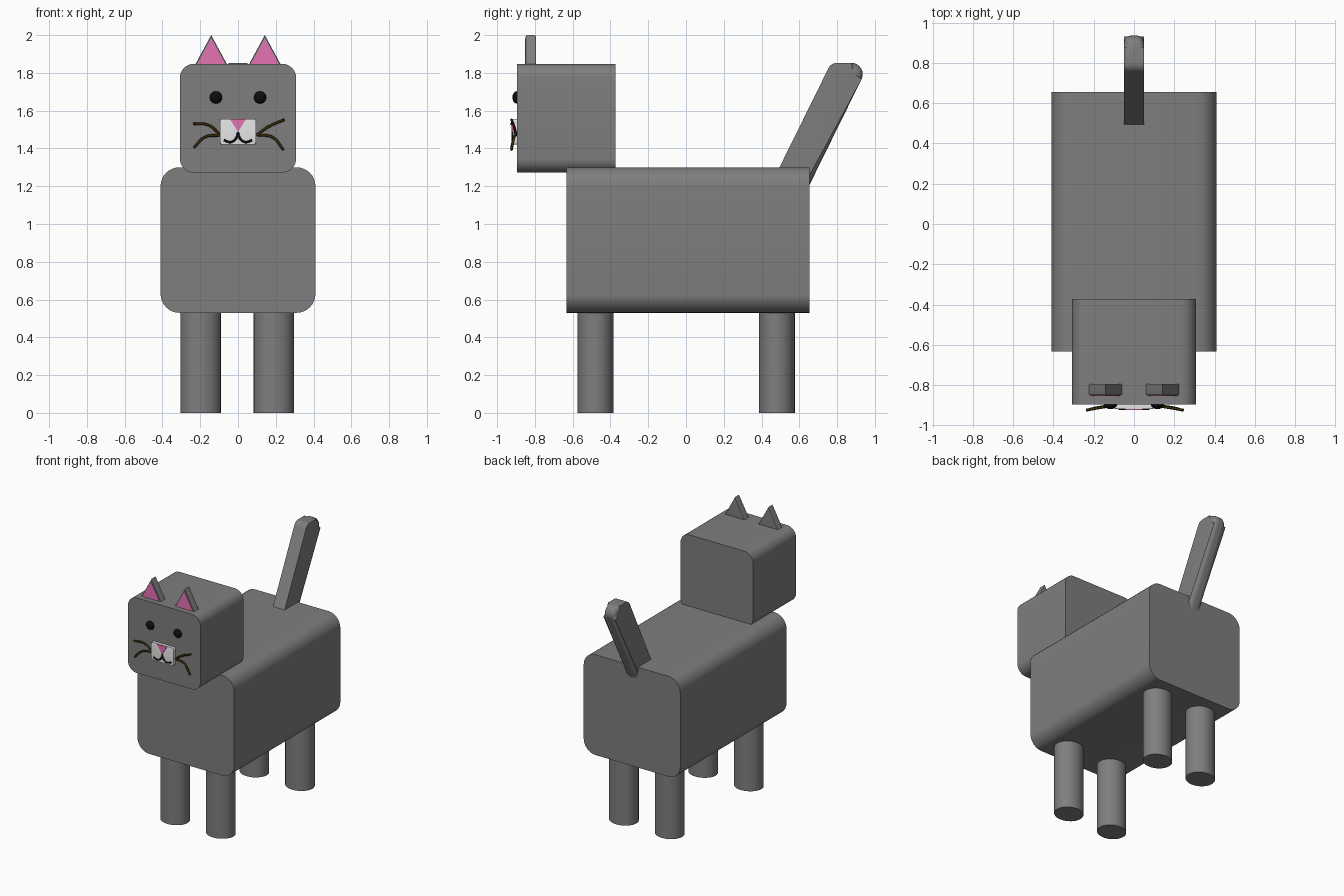
import bpy, bmesh, math
from mathutils import Vector

if "Cube" in bpy.data.objects:
    bpy.data.objects.remove(bpy.data.objects["Cube"])


def material(name, rgb):
    m = bpy.data.materials.new(name)
    m.diffuse_color = (*rgb, 1)
    m.use_nodes = True
    m.node_tree.nodes["Principled BSDF"].inputs["Base Color"].default_value = m.diffuse_color
    return m


GREY = material("grey_fur", (0.21, 0.21, 0.21))
PINK = material("pink_skin", (0.78, 0.17, 0.45))
WHITE = material("white_muzzle", (0.8, 0.8, 0.8))
BLACK = material("black", (0.004, 0.004, 0.004))
BROWN = material("dark_brown", (0.04, 0.022, 0.003))


def smooth(ob, angle=35):
    bpy.ops.object.select_all(action='DESELECT')
    ob.select_set(True)
    bpy.context.view_layer.objects.active = ob
    bpy.ops.object.shade_smooth_by_angle(angle=math.radians(angle))


def rounded(pts, radii, n=8):
    """Round the corners of a 2D polygon; radius 0 keeps a corner sharp."""
    out = []
    for i, (p, r) in enumerate(zip(pts, radii)):
        p = Vector(p)
        if r == 0:
            out.append(p)
            continue
        a = (Vector(pts[i - 1]) - p).normalized()
        b = (Vector(pts[(i + 1) % len(pts)]) - p).normalized()
        half = a.angle(b) / 2
        c = p + (a + b).normalized() * (r / math.sin(half))
        s, e = p + a * (r / math.tan(half)) - c, p + b * (r / math.tan(half)) - c
        for k in range(n + 1):
            t = k / n
            w = math.pi - 2 * half
            out.append(c + (s * math.sin((1 - t) * w) + e * math.sin(t * w)) / math.sin(w))
    return out


def prism(name, pts, lo, hi, mat, along_x=False, bevel=0, rim=None):
    """Extrude an xz profile along y, or a yz profile along x; optionally round rim edges."""
    bm = bmesh.new()
    put = (lambda p, d: (d, p[0], p[1])) if along_x else (lambda p, d: (p[0], d, p[1]))
    rings = [[bm.verts.new(put(p, d)) for p in pts] for d in (lo, hi)]
    caps = [bm.faces.new(r) for r in rings]
    n = len(pts)
    for i in range(n):
        j = (i + 1) % n
        bm.faces.new((rings[0][i], rings[0][j], rings[1][j], rings[1][i]))
    if bevel:
        edges = {e for f in caps for e in f.edges if rim is None or rim(e)}
        bmesh.ops.bevel(bm, geom=list(edges), offset=bevel, segments=4,
                        profile=0.5, affect='EDGES')
    bmesh.ops.recalc_face_normals(bm, faces=bm.faces)
    me = bpy.data.meshes.new(name)
    bm.to_mesh(me)
    bm.free()
    ob = bpy.data.objects.new(name, me)
    bpy.context.collection.objects.link(ob)
    me.materials.append(mat)
    smooth(ob)
    return ob


def box_profile(w, z0, z1, r):
    return rounded([(-w, z0), (w, z0), (w, z1), (-w, z1)], [r] * 4)


def strand(name, pts, radius, mat):
    """Thin smooth wire through a few points."""
    cu = bpy.data.curves.new(name, 'CURVE')
    cu.dimensions = '3D'
    cu.bevel_depth = radius
    cu.bevel_resolution = 2
    cu.use_fill_caps = True
    cu.resolution_u = 8
    sp = cu.splines.new('BEZIER')
    sp.bezier_points.add(len(pts) - 1)
    for bp, p in zip(sp.bezier_points, pts):
        bp.co = p
        bp.handle_left_type = bp.handle_right_type = 'AUTO'
    ob = bpy.data.objects.new(name, cu)
    bpy.context.collection.objects.link(ob)
    cu.materials.append(mat)
    bpy.ops.object.select_all(action='DESELECT')
    ob.select_set(True)
    bpy.context.view_layer.objects.active = ob
    bpy.ops.object.convert(target='MESH')
    smooth(bpy.context.object, 60)


# Body and head: blocks rounded along their length
prism("body", box_profile(0.41, 0.53, 1.30, 0.10), -0.633, 0.655, GREY)
prism("head", box_profile(0.308, 1.272, 1.848, 0.075), -0.895, -0.373, GREY)

# Legs: slightly oval columns
for side, x in (("left", -0.198), ("right", 0.19)):
    for end, y in (("front", -0.479), ("back", 0.481)):
        bpy.ops.mesh.primitive_cylinder_add(vertices=32, radius=1, depth=0.58,
                                            location=(x, y, 0.29))
        leg = bpy.context.object
        leg.name = f"{end}_{side}_leg"
        leg.scale = (0.107, 0.095, 1)
        bpy.ops.object.transform_apply(location=False, rotation=False, scale=True)
        leg.data.materials.append(GREY)
        smooth(leg)

# Tail: slanted bar, flat in front, rounded at the tip and behind
tail = rounded([(0.347, 1.0), (0.552, 1.0), (0.972, 1.853), (0.768, 1.853)],
               [0, 0, 0.06, 0.05])
front = (Vector((0.768, 1.853)) - Vector((0.347, 1.0))).normalized()


def tail_rim(e):
    d = e.verts[1].co - e.verts[0].co
    mid = (e.verts[0].co + e.verts[1].co) / 2
    offset = (mid.y - 0.347) * front.y - (mid.z - 1.0) * front.x
    return offset > 0.001 and mid.z > 1.01


prism("tail", tail, -0.05, 0.05, GREY, along_x=True, bevel=0.035, rim=tail_rim)

# Face: ears, eyes
for side, s in (("left", -1), ("right", 1)):
    x = s * 0.142
    prism(f"{side}_ear", [(x - 0.092, 1.83), (x + 0.092, 1.83), (x, 2.0)],
          -0.849, -0.794, GREY, bevel=0.006)
    prism(f"{side}_inner_ear", [(x - 0.074, 1.846), (x + 0.074, 1.846), (x, 1.982)],
          -0.853, -0.847, PINK)
    bpy.ops.mesh.primitive_uv_sphere_add(segments=24, ring_count=12, radius=1,
                                         location=(s * 0.117, -0.895, 1.67))
    eye = bpy.context.object
    eye.name = f"{side}_eye"
    eye.scale = (0.033, 0.024, 0.033)
    bpy.ops.object.transform_apply(location=False, rotation=False, scale=True)
    eye.data.materials.append(BLACK)
    smooth(eye, 60)

# Muzzle, nose and mouth
prism("muzzle", box_profile(0.096, 1.42, 1.557, 0.012), -0.917, -0.89, WHITE, bevel=0.004)
prism("nose", [(-0.042, 1.555), (0, 1.487), (0.042, 1.555)], -0.923, -0.91, PINK)
for side, s in (("left", -1), ("right", 1)):
    strand(f"{side}_mouth", [(0, -0.918, 1.487), (s * 0.004, -0.918, 1.465),
                             (s * 0.035, -0.918, 1.434), (s * 0.075, -0.918, 1.444)],
           0.006, BLACK)

# Whiskers
WHISKERS = {
    "left_upper_whisker": [(-0.095, 1.475), (-0.16, 1.525), (-0.238, 1.53)],
    "left_lower_whisker": [(-0.095, 1.47), (-0.175, 1.46), (-0.233, 1.405)],
    "right_upper_whisker": [(0.1, 1.472), (0.165, 1.517), (0.245, 1.552)],
    "right_lower_whisker": [(0.1, 1.472), (0.185, 1.458), (0.24, 1.392)],
}
for name, pts in WHISKERS.items():
    strand(name, [(x, y, z) for (x, z), y in zip(pts, (-0.9, -0.91, -0.924))], 0.007, BROWN)
